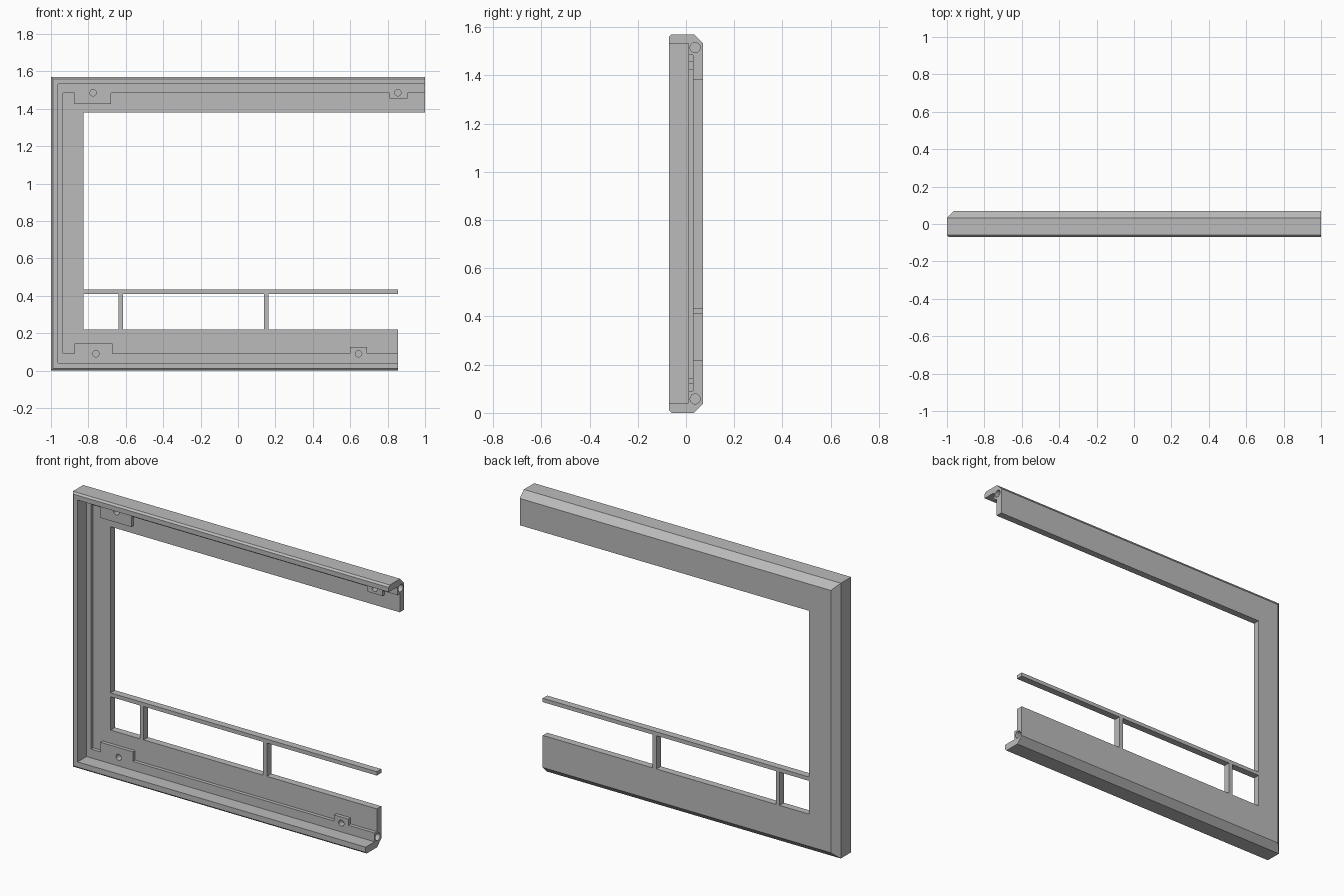
import bpy
import bmesh
from math import pi
from mathutils import Matrix, Vector

if "Cube" in bpy.data.objects:
    bpy.data.objects.remove(bpy.data.objects["Cube"], do_unlink=True)

HEIGHT = 1.57
LEFT, TOP_END, BOTTOM_END = -1.0, 1.0, 0.855
PLATE_FRONT, BACK, LEDGE_FRONT = 0.03, 0.07, 0.01

grey = bpy.data.materials.new("plain grey")
grey.use_nodes = True
grey.diffuse_color = (0.5, 0.5, 0.5, 1)
grey.node_tree.nodes["Principled BSDF"].inputs["Base Color"].default_value = (0.5, 0.5, 0.5, 1)


def finish(name, bm):
    bmesh.ops.recalc_face_normals(bm, faces=bm.faces)
    mesh = bpy.data.meshes.new(name)
    bm.to_mesh(mesh)
    bm.free()
    mesh.materials.append(grey)
    obj = bpy.data.objects.new(name, mesh)
    bpy.context.scene.collection.objects.link(obj)
    return obj


def box(name, x, y, z):
    bm = bmesh.new()
    size = Vector((x[1] - x[0], y[1] - y[0], z[1] - z[0]))
    mid = Vector((sum(x), sum(y), sum(z))) / 2
    bmesh.ops.create_cube(bm, size=1, matrix=Matrix.Translation(mid) @ Matrix.Diagonal(size.to_4d()))
    return finish(name, bm)


def cylinder(name, centre, radius, depth, axis):
    bm = bmesh.new()
    turn = Matrix.Rotation(pi / 2, 4, "Y" if axis == "x" else "X")
    bmesh.ops.create_cone(bm, cap_ends=True, segments=24, radius1=radius, radius2=radius,
                          depth=depth, matrix=Matrix.Translation(centre) @ turn)
    return finish(name, bm)


def combine(target, tool, operation):
    tool.hide_render = True
    mod = target.modifiers.new(operation.lower(), "BOOLEAN")
    mod.operation, mod.object, mod.solver = operation, tool, "EXACT"
    bpy.context.view_layer.objects.active = target
    bpy.ops.object.modifier_apply(modifier=mod.name)
    bpy.data.objects.remove(tool, do_unlink=True)


# Section of the frame: inset from the top, left and bottom edges, then depth
section = [
    (0.01, 0.01, 0.01, -0.07), (0.037, 0.037, 0.04, -0.07),
    (0.037, 0.037, 0.04, LEDGE_FRONT), (0.085, 0.065, 0.09, LEDGE_FRONT),
    (0.085, 0.065, 0.09, PLATE_FRONT), (0.19, 0.175, 0.22, PLATE_FRONT),
    (0.19, 0.175, 0.22, BACK), (0.037, 0.037, 0.037, BACK),
    (0, 0, 0, 0.033), (0, 0, 0, -0.06),
]

# Open three-sided frame, lofted through mitred corners
bm = bmesh.new()
stations = []
for x_end, at_top in ((TOP_END, True), (None, True), (None, False), (BOTTOM_END, False)):
    ring = []
    for top, left, bottom, y in section:
        x = LEFT + left if x_end is None else x_end
        ring.append(bm.verts.new((x, y, HEIGHT - top if at_top else bottom)))
    stations.append(ring)
for a, b in zip(stations, stations[1:]):
    for i in range(len(section)):
        j = (i + 1) % len(section)
        bm.faces.new((a[i], a[j], b[j], b[i]))
bm.faces.new(stations[0])
bm.faces.new(stations[-1])
frame = finish("window_frame", bm)

# Screw tabs widening the ledge
for x0, x1, z0, z1 in ((-0.875, -0.68, 1.425, 1.51), (0.81, 0.905, 1.455, 1.51),
                       (-0.875, -0.67, 0.06, 0.145), (0.6, 0.69, 0.06, 0.125)):
    combine(frame, box("screw_tab", (x0, x1), (LEDGE_FRONT, 0.04), (z0, z1)), "UNION")

# Screw holes in the tabs
for x, z in ((-0.775, 1.485), (0.855, 1.485), (-0.76, 0.09), (0.645, 0.09)):
    combine(frame, cylinder("screw_hole", (x, 0.02, z), 0.017, 0.05, "y"), "DIFFERENCE")

# Dowel sockets in the open ends
for x, z in ((TOP_END, 1.515), (BOTTOM_END, 0.058)):
    combine(frame, cylinder("dowel_socket", (x, 0.038, z), 0.021, 0.16, "x"), "DIFFERENCE")

# Thin rail and its two posts
box("cross_rail", (-0.825, BOTTOM_END), (PLATE_FRONT, BACK), (0.41, 0.432))
for name, x in (("left_post", -0.628), ("right_post", 0.15)):
    box(name, (x - 0.012, x + 0.012), (PLATE_FRONT, BACK), (0.22, 0.41))

# Smooth hole walls, crisp edges elsewhere
bpy.ops.object.select_all(action="DESELECT")
frame.select_set(True)
bpy.context.view_layer.objects.active = frame
bpy.ops.object.shade_smooth_by_angle(angle=pi / 6)
